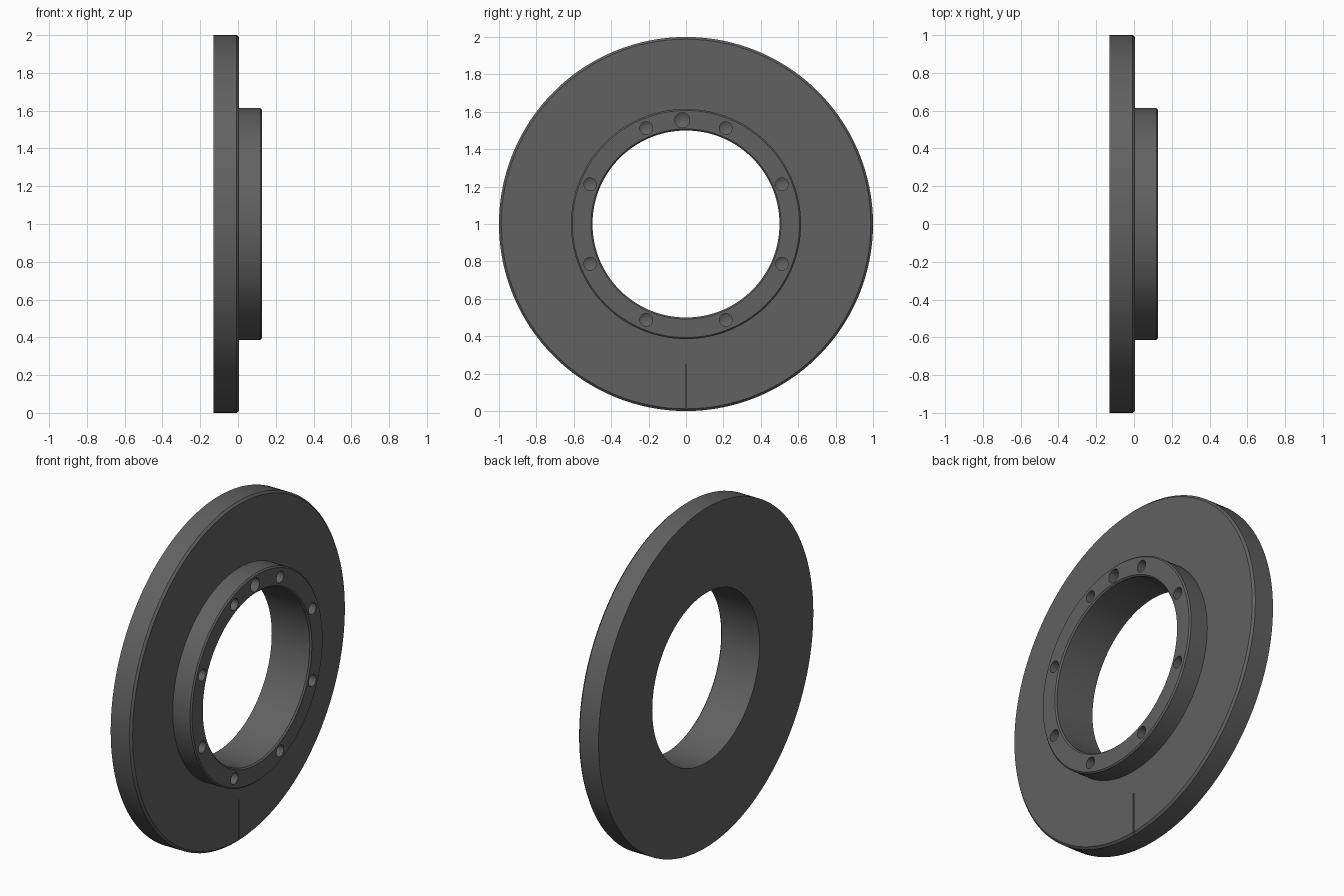
import bpy, bmesh, math
from mathutils import Matrix, Vector

if "Cube" in bpy.data.objects:
    bpy.data.objects.remove(bpy.data.objects["Cube"])

SEG = 128


def make_object(name, bm):
    bmesh.ops.recalc_face_normals(bm, faces=bm.faces[:])
    mesh = bpy.data.meshes.new(name)
    bm.to_mesh(mesh)
    bm.free()
    ob = bpy.data.objects.new(name, mesh)
    bpy.context.collection.objects.link(ob)
    return ob


def lathe(bm, profile, y=0.0, z=1.0, seg=SEG):
    """Revolve closed (x, radius) profile around an x-parallel axis."""
    rings = []
    for x, r in profile:
        if r == 0:
            rings.append([bm.verts.new((x, y, z))] * seg)
        else:
            rings.append([bm.verts.new((x, y + r * math.sin(2 * math.pi * i / seg),
                                        z + r * math.cos(2 * math.pi * i / seg)))
                          for i in range(seg)])
    for k in range(len(rings)):
        a, b = rings[k], rings[(k + 1) % len(rings)]
        if a[0] is a[1] and b[0] is b[1]:
            continue
        for i in range(seg):
            j = (i + 1) % seg
            quad = [a[i], a[j], b[j], b[i]]
            bm.faces.new(list(dict.fromkeys(quad)))


# Flange ring with raised hub and chamfered edges
bm = bmesh.new()
lathe(bm, [(-0.13, 0.5), (-0.13, 1.0), (-0.007, 1.0), (0.005, 0.988),
           (0.005, 0.615), (0.118, 0.615), (0.126, 0.607),
           (0.126, 0.508), (0.118, 0.5)])
flange = make_object("hub_flange", bm)

# Cutter for the blind, drill-pointed holes and the index groove
bm = bmesh.new()


def drill(y, z, r):
    lathe(bm, [(0.15, 0), (0.15, r), (0.04, r), (0.04 - r * 0.58, 0)], y, z, 24)


for i in range(8):
    a = math.radians(22.5 + 45 * i)
    drill(0.555 * math.sin(a), 1 + 0.555 * math.cos(a), 0.034)
drill(-0.02, 1.555, 0.04)
bmesh.ops.create_cube(bm, size=1, matrix=Matrix.Translation((0.01, 0, 0.12))
                      @ Matrix.Diagonal((0.03, 0.008, 0.26, 1)))
cutter = make_object("hole_cutter", bm)
cutter.hide_render = True

# Cut, then remove the helper
mod = flange.modifiers.new("holes", 'BOOLEAN')
mod.operation = 'DIFFERENCE'
mod.solver = 'EXACT'
mod.object = cutter
bpy.context.view_layer.objects.active = flange
bpy.ops.object.select_all(action='DESELECT')
flange.select_set(True)
bpy.ops.object.modifier_apply(modifier=mod.name)
bpy.data.objects.remove(cutter)
bpy.ops.object.shade_smooth_by_angle(angle=math.radians(30))

# Dark steel finish
mat = bpy.data.materials.new("dark_steel")
mat.diffuse_color = (0.12, 0.12, 0.12, 1)
mat.use_nodes = True
mat.node_tree.nodes["Principled BSDF"].inputs["Base Color"].default_value = mat.diffuse_color
flange.data.materials.clear()
flange.data.materials.append(mat)
